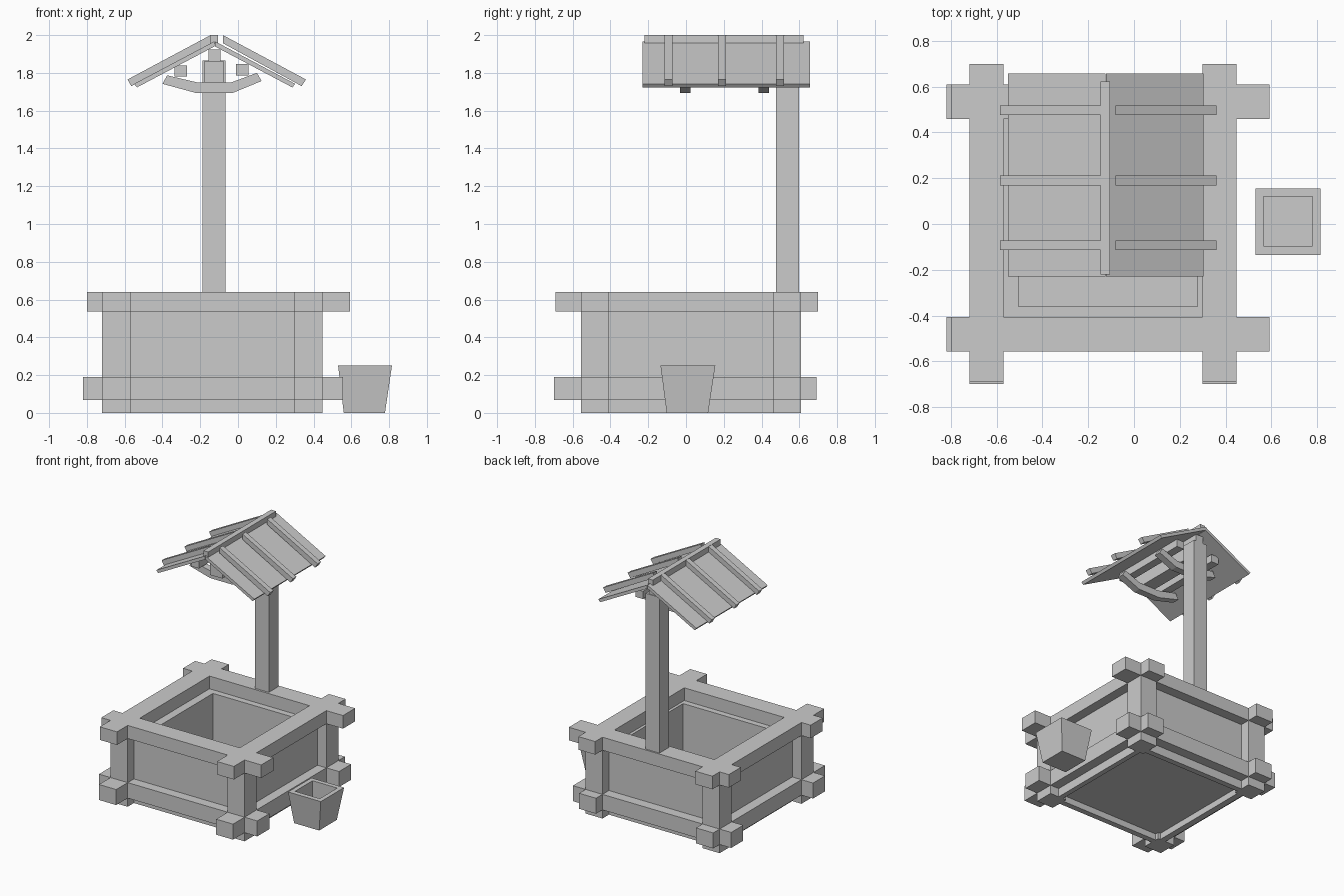
import bpy, bmesh

if "Cube" in bpy.data.objects:
    bpy.data.objects.remove(bpy.data.objects["Cube"])


def mesh_object(name, bm):
    bmesh.ops.recalc_face_normals(bm, faces=bm.faces)
    me = bpy.data.meshes.new(name)
    bm.to_mesh(me)
    bm.free()
    ob = bpy.data.objects.new(name, me)
    bpy.context.collection.objects.link(ob)
    return ob


def prism(name, profile, y0, y1):
    """Extrude an (x, z) profile along y."""
    bm = bmesh.new()
    face = bm.faces.new([bm.verts.new((x, y0, z)) for x, z in profile])
    ext = bmesh.ops.extrude_face_region(bm, geom=[face])
    verts = [v for v in ext["geom"] if isinstance(v, bmesh.types.BMVert)]
    bmesh.ops.translate(bm, verts=verts, vec=(0, y1 - y0, 0))
    return mesh_object(name, bm)


def box(name, x0, x1, y0, y1, z0, z1):
    return prism(name, [(x0, z0), (x1, z0), (x1, z1), (x0, z1)], y0, y1)


def tub(name, rings):
    """Skin rectangular rings (x0, x1, y0, y1, z) and cap both ends."""
    bm = bmesh.new()
    loops = [[bm.verts.new(p) for p in
              ((x0, y0, z), (x1, y0, z), (x1, y1, z), (x0, y1, z))]
             for x0, x1, y0, y1, z in rings]
    for a, b in zip(loops, loops[1:]):
        for i in range(4):
            j = (i + 1) % 4
            bm.faces.new((a[i], a[j], b[j], b[i]))
    bm.faces.new(loops[0])
    bm.faces.new(loops[-1])
    return mesh_object(name, bm)


# Well frame: corner posts and crossed beams
XS = {"left": (-0.72, -0.57), "right": (0.30, 0.447)}
YS = {"front": (-0.557, -0.407), "back": (0.46, 0.61)}
for sx, (x0, x1) in XS.items():
    for sy, (y0, y1) in YS.items():
        box(f"{sy}_{sx}_corner_post", x0, x1, y0, y1, 0, 0.55)
    box(f"{sx}_top_beam", x0, x1, -0.69, 0.70, 0.537, 0.64)
    box(f"{sx}_bottom_beam", x0, x1, -0.70, 0.69, 0.068, 0.19)
for sy, (y0, y1) in YS.items():
    box(f"{sy}_top_beam", -0.80, 0.592, y0, y1, 0.537, 0.64)
    box(f"{sy}_bottom_beam", -0.82, 0.557, y0, y1, 0.068, 0.19)

# Well walls with a raised floor, recessed between the posts
tub("well_walls", [
    (-0.59, 0.33, -0.435, 0.485, 0.05), (-0.59, 0.33, -0.435, 0.485, 0),
    (-0.64, 0.37, -0.48, 0.53, 0), (-0.64, 0.37, -0.48, 0.53, 0.54),
    (-0.505, 0.277, -0.36, 0.41, 0.54), (-0.505, 0.277, -0.36, 0.41, 0.08)])

# Roof support: post, arm, ridge pole, purlins
box("roof_post", -0.187, -0.066, 0.477, 0.597, 0.55, 1.865)
box("roof_arm", -0.18, -0.073, -0.09, 0.48, 1.75, 1.86)
box("ridge_pole", -0.155, -0.093, -0.11, 0.59, 1.86, 1.925)
box("left_purlin", -0.335, -0.27, -0.10, 0.55, 1.78, 1.84)
box("right_purlin", -0.01, 0.055, -0.10, 0.55, 1.787, 1.847)

# Bent braces under the roof
brace = [(-0.40, 1.742), (-0.22, 1.693), (-0.03, 1.693), (0.125, 1.757),
         (0.10, 1.80), (-0.04, 1.748), (-0.21, 1.748), (-0.375, 1.787)]
for name, y in (("front", -0.005), ("back", 0.412)):
    prism(f"{name}_brace", brace, y - 0.028, y + 0.028)

# Roof slopes, battens and ridge cap
slope = [(-0.55, 1.742), (-0.125, 1.967), (-0.125, 1.94), (-0.535, 1.723)]
prism("left_roof_slope", slope, -0.23, 0.657)
prism("right_roof_slope", [(-0.247 - x, z) for x, z in slope], -0.23, 0.657)
for i, y in enumerate((-0.093, 0.19, 0.497)):
    prism(f"left_batten_{i}", [(-0.585, 1.765), (-0.145, 2.0),
                               (-0.13, 1.963), (-0.565, 1.73)],
          y - 0.021, y + 0.021)
    prism(f"right_batten_{i}", [(0.36, 1.765), (-0.08, 2.0),
                                (-0.08, 1.957), (0.337, 1.73)],
          y - 0.021, y + 0.021)
box("ridge_cap", -0.147, -0.105, -0.22, 0.622, 1.955, 2.0)

# Tapered square bucket with a straight-sided hollow
tub("bucket", [
    (0.56, 0.778, -0.102, 0.117, 0), (0.53, 0.815, -0.135, 0.155, 0.25),
    (0.565, 0.78, -0.097, 0.12, 0.25), (0.565, 0.78, -0.097, 0.12, 0.03)])
